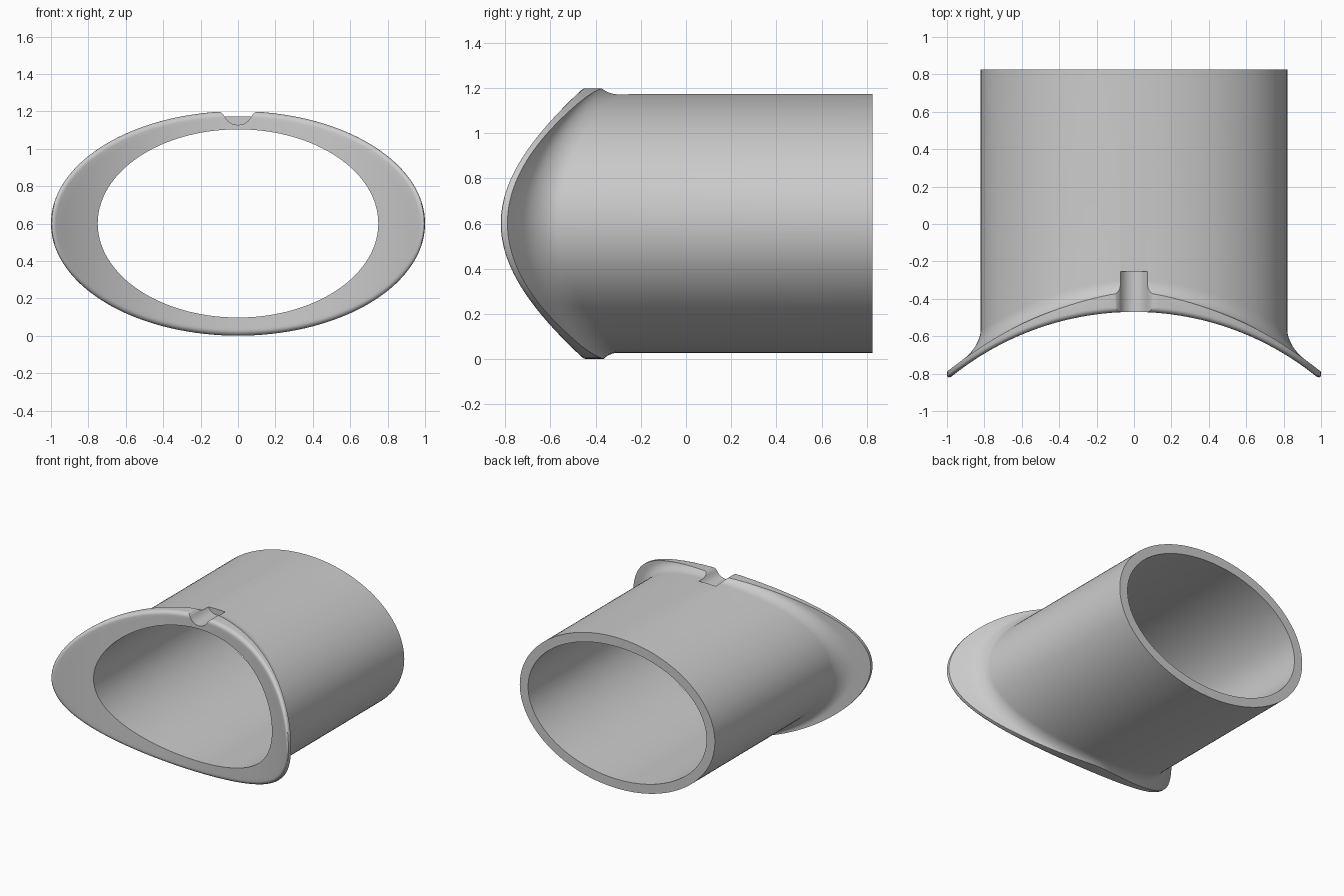
import bpy, bmesh
from math import sin, cos, acos, pi, sqrt, hypot

if "Cube" in bpy.data.objects:
    bpy.data.objects.remove(bpy.data.objects["Cube"])

N = 144
ZC = 0.601
TUBE, FLANGE, BORE = (0.82, 0.573), (1.0, 0.6), (0.75, 0.503)


def front_y(x):
    return -0.47 - (1.55 - sqrt(1.55 ** 2 - x * x))


def back_y(x):
    return -0.39 - 0.40 * x * x


def section(t):
    """Closed wall profile at angle t around the elliptical tube."""
    c, s = cos(t), sin(t)
    pts = []

    def add(a, b, y):
        x = a * c
        pts.append((x, y(x) if callable(y) else y, ZC + b * s))

    # back end of the tube
    add(*BORE, 0.825)
    add(*TUBE, 0.825)
    # fillet from tube to flange, cut short where the flange is narrow
    da, db = FLANGE[0] - TUBE[0], FLANGE[1] - TUBE[1]
    gap, r = hypot(da * c, db * s), 0.09
    end = acos(1 - min(gap, r) / r)
    for i in range(9):
        p = end * i / 8
        k = r * (1 - cos(p)) / gap
        add(TUBE[0] + da * k, TUBE[1] + db * k,
            lambda x: back_y(x) + r * (1 - sin(p)))
    # flange back edge
    lift = r * (1 - sin(end))
    add(FLANGE[0] + 1e-4, FLANGE[1] + 1e-4, lambda x: back_y(x) + lift)
    # rounded front rim
    q = 0.03
    for i in range(7):
        p = pi / 2 * i / 6
        d = q * (1 - cos(p))
        add(FLANGE[0] - d, FLANGE[1] - d, lambda x: front_y(x) + q * (1 - sin(p)))
    # saddle-shaped front face down to the bore
    for i in range(1, 6):
        k = i / 5
        a = (FLANGE[0] - q) * (1 - k) + BORE[0] * k
        b = (FLANGE[1] - q) * (1 - k) + BORE[1] * k
        add(a, b, front_y)
    return pts


def make_object(name, rings, closed):
    bm = bmesh.new()
    loops = [[bm.verts.new(p) for p in ring] for ring in rings]
    pairs = list(zip(loops, loops[1:]))
    if closed:
        pairs.append((loops[-1], loops[0]))
    else:
        bm.faces.new(loops[0])
        bm.faces.new(loops[-1])
    for u, v in pairs:
        for i in range(len(u)):
            j = (i + 1) % len(u)
            bm.faces.new((u[i], u[j], v[j], v[i]))
    bmesh.ops.recalc_face_normals(bm, faces=bm.faces)
    me = bpy.data.meshes.new(name)
    bm.to_mesh(me)
    bm.free()
    ob = bpy.data.objects.new(name, me)
    bpy.context.collection.objects.link(ob)
    return ob


# tube with saddle flange
body = make_object("saddle_tube", [section(2 * pi * i / N) for i in range(N)], True)

# groove across the top of the flange
half = [(0.03, 1.133), (0.052, 1.147), (0.067, 1.165), (0.077, 1.182),
        (0.092, 1.195), (0.115, 1.203), (0.115, 1.3)]
outline = [(-x, z) for x, z in reversed(half)] + [(0, 1.127)] + half
cutter = make_object("groove_cutter",
                     [[(x, y, z) for x, z in outline] for y in (-0.7, -0.255)], False)
cutter.hide_render = True
cut = body.modifiers.new("groove", 'BOOLEAN')
cut.operation = 'DIFFERENCE'
cut.solver = 'EXACT'
cut.object = cutter

# apply the cut, then smooth with sharp edges kept
bpy.context.view_layer.objects.active = body
body.select_set(True)
bpy.ops.object.modifier_apply(modifier=cut.name)
bpy.data.objects.remove(cutter)
bpy.ops.object.shade_smooth_by_angle(angle=pi / 6)
